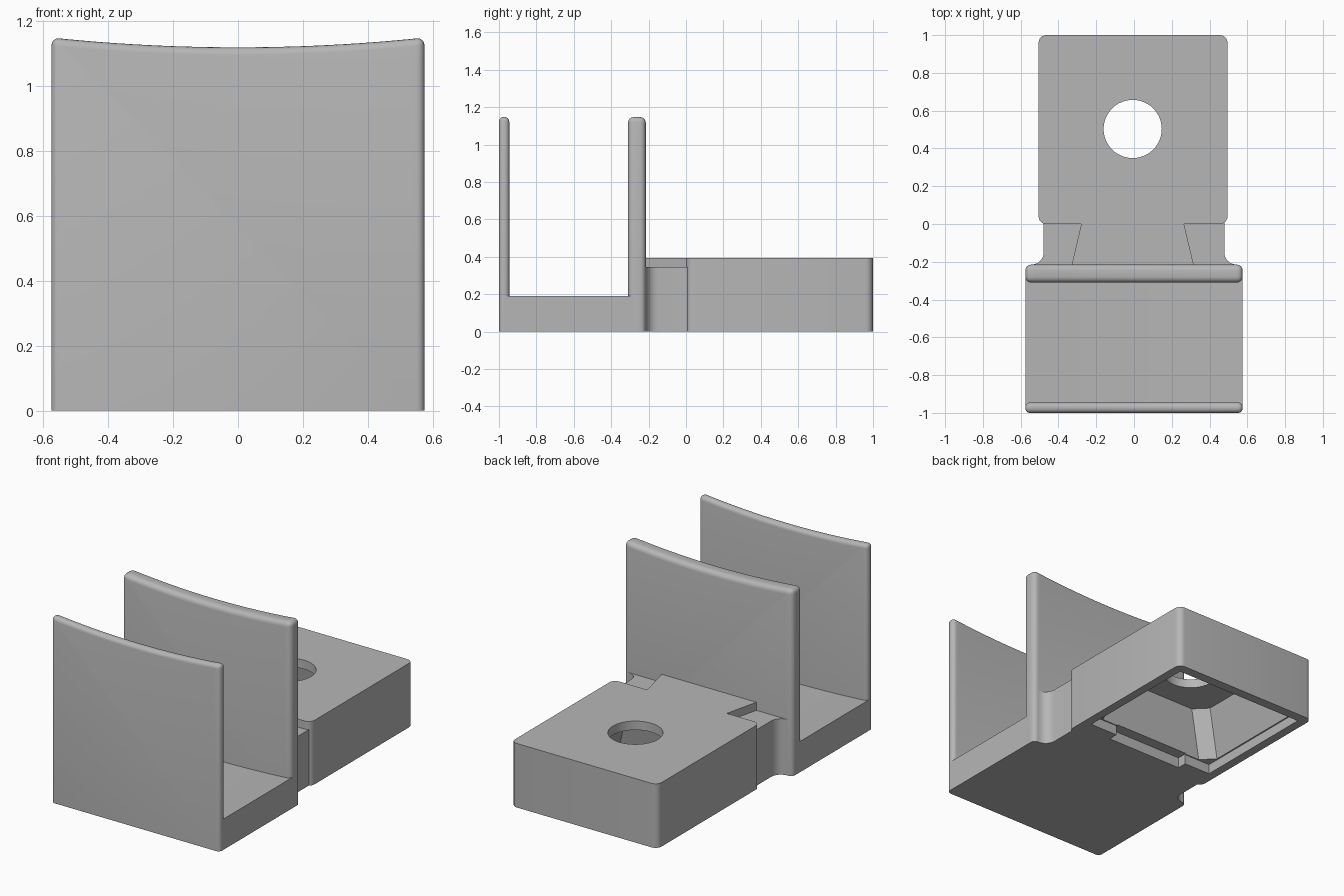
import bpy, bmesh, math
from mathutils import Vector

if "Cube" in bpy.data.objects:
    bpy.data.objects.remove(bpy.data.objects["Cube"], do_unlink=True)

grey = bpy.data.materials.new("plain_grey")
grey.use_nodes = True
grey.diffuse_color = (0.47, 0.47, 0.47, 1)
grey.node_tree.nodes["Principled BSDF"].inputs["Base Color"].default_value = (0.47, 0.47, 0.47, 1)


def rounded_rect(x0, x1, y0, y1, r, steps=6):
    """Outline of a rectangle with rounded corners (chamfered when steps is 1)."""
    if r == 0:
        return [(x0, y0), (x1, y0), (x1, y1), (x0, y1)]
    pts = []
    corners = [(x1 - r, y1 - r), (x0 + r, y1 - r), (x0 + r, y0 + r), (x1 - r, y0 + r)]
    for k, (cx, cy) in enumerate(corners):
        for i in range(steps + 1):
            a = math.pi / 2 * (k + i / steps)
            pts.append((cx + r * math.cos(a), cy + r * math.sin(a)))
    return pts


def arc_top(half, edge, dip, steps=24):
    """Front outline with a flat bottom and a shallow concave top."""
    top = []
    for i in range(steps + 1):
        t = 1 - 2 * i / steps
        top.append((half * t, edge - dip * (1 - t * t)))
    return [(-half, 0), (half, 0)] + top


def loft(name, low, high, place, bevel=0):
    """Solid between two matching outlines; place maps (u, v, end) to space."""
    bm = bmesh.new()
    a = [bm.verts.new(place(u, v, 0)) for u, v in low]
    b = [bm.verts.new(place(u, v, 1)) for u, v in high]
    bm.faces.new(a)
    bm.faces.new(b)
    for i in range(len(a)):
        j = (i + 1) % len(a)
        bm.faces.new((a[i], a[j], b[j], b[i]))
    bmesh.ops.recalc_face_normals(bm, faces=bm.faces)
    if bevel:
        edges = [e for e in bm.edges if e.calc_face_angle(0) > 0.5
                 and max(v.co.z for v in e.verts) > 0.01]
        bmesh.ops.bevel(bm, geom=edges, offset=bevel, segments=4,
                        profile=0.5, affect='EDGES')
    mesh = bpy.data.meshes.new(name)
    bm.to_mesh(mesh)
    bm.free()
    mesh.materials.append(grey)
    obj = bpy.data.objects.new(name, mesh)
    bpy.context.collection.objects.link(obj)
    return obj


def upright(name, outline, z0, z1, top=None):
    return loft(name, outline, top or outline,
                lambda u, v, end: Vector((u, v, z1 if end else z0)))


def along_y(name, outline, y0, y1, bevel=0):
    return loft(name, outline, outline,
                lambda u, v, end: Vector((u, y1 if end else y0, v)), bevel)


def activate(obj):
    bpy.ops.object.select_all(action='DESELECT')
    obj.select_set(True)
    bpy.context.view_layer.objects.active = obj


def cut(obj, cutter):
    cutter.hide_render = True
    mod = obj.modifiers.new("cut", 'BOOLEAN')
    mod.operation = 'DIFFERENCE'
    mod.solver = 'EXACT'
    mod.object = cutter
    activate(obj)
    bpy.ops.object.modifier_apply(modifier=mod.name)
    bpy.data.objects.remove(cutter, do_unlink=True)


# Cradle: two upright plates joined by a floor
half = 0.575
front_plate = along_y("front_plate", arc_top(half, 1.15, 0.03), -1, -0.945, 0.024)
rear_plate = along_y("rear_plate", arc_top(half, 1.15, 0.03), -0.31, -0.215, 0.03)
cradle_floor = along_y("cradle_floor", arc_top(half, 0.19, 0.02), -0.972, -0.26)

# Neck with flared fillets against the cradle
r = 0.065
flare = []
for i in range(7):
    a = math.pi / 2 * i / 6
    flare.append((0.478 + r * (1 - math.cos(a)), -0.15 - r * math.sin(a)))
side = [(0.478, 0.03)] + flare + [(0.543, -0.24)]
neck = upright("neck", side + [(-x, y) for x, y in reversed(side)], 0, 0.345)

# Raised dovetail on the neck
cx = -0.007
dovetail = upright("dovetail_key", [(cx - 0.272, 0), (cx + 0.272, 0), (cx + 0.325, -0.225),
                                    (cx - 0.325, -0.225)], 0.3, 0.395)

# Mounting block, hollow underneath with a round hole in its roof
block = upright("mounting_block", rounded_rect(-0.505, 0.495, 0, 1, 0.04), 0, 0.395)
cut(block, upright("opening_cutter", rounded_rect(-0.45, 0.44, 0.14, 0.94, 0), -0.1, 0.06))
cut(block, upright("cavity_cutter", rounded_rect(-0.445, 0.435, 0.145, 0.935, 0.075, 1), 0.05, 0.34,
                   rounded_rect(-0.345, 0.335, 0.2, 0.88, 0.075, 1)))
cut(block, upright("notch_cutter", rounded_rect(-0.27, 0.25, 0.08, 0.3, 0), -0.1, 0.065))
circle = [(cx + 0.154 * math.cos(math.tau * i / 48), 0.503 + 0.154 * math.sin(math.tau * i / 48))
          for i in range(48)]
cut(block, upright("hole_cutter", circle, 0.2, 0.6))

for obj in (front_plate, rear_plate, cradle_floor, neck, dovetail, block):
    activate(obj)
    bpy.ops.object.shade_smooth_by_angle(angle=math.radians(30))
